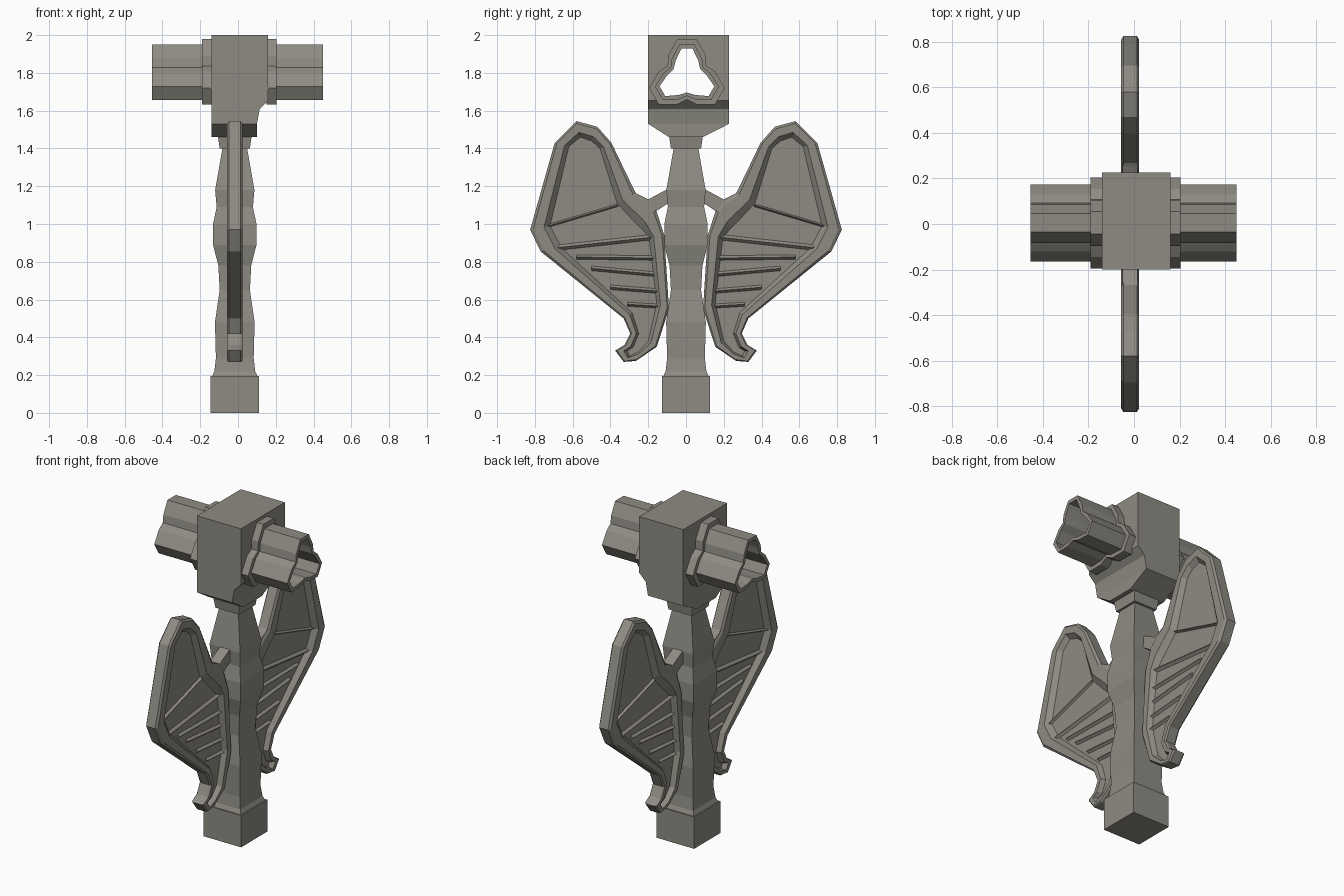
import bpy, bmesh, math
from mathutils import Vector, Matrix

if "Cube" in bpy.data.objects:
    bpy.data.objects.remove(bpy.data.objects["Cube"])

stone = bpy.data.materials.new("warm grey stone")
stone.use_nodes = True
COLOUR = (0.27, 0.26, 0.225, 1)
stone.diffuse_color = COLOUR
stone.node_tree.nodes["Principled BSDF"].inputs["Base Color"].default_value = COLOUR
CX = -0.017  # centre line of the shaft and wings


def loft(name, rings, closed=False):
    """Skin equal-length point rings; cap the ends, or join last to first."""
    bm = bmesh.new()
    loops = [[bm.verts.new(p) for p in ring] for ring in rings]
    pairs = list(zip(loops, loops[1:]))
    if closed:
        pairs.append((loops[-1], loops[0]))
    else:
        bm.faces.new(loops[0])
        bm.faces.new(loops[-1])
    for a, b in pairs:
        for i in range(len(a)):
            j = (i + 1) % len(a)
            bm.faces.new((a[i], a[j], b[j], b[i]))
    bmesh.ops.recalc_face_normals(bm, faces=bm.faces)
    mesh = bpy.data.meshes.new(name)
    bm.to_mesh(mesh)
    bm.free()
    mesh.materials.append(stone)
    obj = bpy.data.objects.new(name, mesh)
    bpy.context.collection.objects.link(obj)
    return obj


def rect(z, x0, x1, y0, y1):
    return [(x0, y0, z), (x1, y0, z), (x1, y1, z), (x0, y1, z)]


def square(z, h):
    return rect(z, CX - h, CX + h, -h, h)


def at_x(x, points):
    return [(x, y, z) for y, z in points]


def trefoil(tip_w, tip_r, side_w, side_r, notch):
    """Three-lobed outline in the y-z plane."""
    lobe = [(-side_w, side_r), (-tip_w, tip_r), (tip_w, tip_r),
            (side_w, side_r),
            (notch * math.sin(math.pi / 3), notch * math.cos(math.pi / 3))]
    points = []
    for k in range(3):
        turn = Matrix.Rotation(-k * math.tau / 3, 2)
        points += [turn @ Vector(p) + Vector((0.005, 1.778)) for p in lobe]
    return points


def hollow(name, x0, x1, outer, inner):
    return loft(name, [at_x(x0, outer), at_x(x1, outer),
                       at_x(x1, inner), at_x(x0, inner)], closed=True)


# Foot block and waisted square shaft
loft("foot_block", [square(0, 0.128), square(0.195, 0.128)])
profile = [(0.19, 0.122), (0.22, 0.108), (0.29, 0.1), (0.48, 0.105),
           (0.65, 0.08), (0.78, 0.087), (0.89, 0.115), (1.0, 0.115),
           (1.09, 0.096), (1.18, 0.104), (1.42, 0.062)]
loft("shaft", [square(z, h) for z, h in profile])
loft("neck_collar", [square(1.4, 0.08), square(1.47, 0.09)])

# Head block, scooped on one side and tapered underneath
Y0, Y1 = -0.2, 0.227
head = loft("head_block", [
    rect(1.46, -0.14, 0.1, -0.09, 0.09), rect(1.53, -0.14, 0.1, Y0, Y1),
    rect(1.61, -0.14, 0.115, Y0, Y1), rect(1.655, -0.14, 0.16, Y0, Y1),
    rect(2.0, -0.14, 0.16, Y0, Y1)])

# Three-lobed pipe running through the head
collar_outline = trefoil(0.05, 0.202, 0.1, 0.115, 0.118)
pipe_outline = trefoil(0.041, 0.172, 0.08, 0.098, 0.1)
bore_outline = trefoil(0.03, 0.15, 0.06, 0.086, 0.082)
middle = [(a + b) / 2 for a, b in zip(pipe_outline, bore_outline)]
hollow("pipe", -0.455, 0.45, pipe_outline, bore_outline)
hollow("left_collar", 0.15, 0.205, collar_outline, middle)
hollow("right_collar", -0.19, -0.13, collar_outline, middle)

cutter = loft("bore_cutter", [at_x(-0.5, middle), at_x(0.5, middle)])
cutter.hide_render = True
cut = head.modifiers.new("bore", "BOOLEAN")
cut.operation, cut.solver, cut.object = "DIFFERENCE", "EXACT", cutter
bpy.context.view_layer.objects.active = head
bpy.ops.object.modifier_apply(modifier="bore")
bpy.data.objects.remove(cutter)

# Wing rim: outer point paired with the matching inner panel point
rim = [((.58, 1.545), (.56, 1.46)), ((.695, 1.43), (.62, 1.41)),
       ((.825, .97), (.72, .99)), ((.77, .855), (.66, .875)),
       ((.33, .5), (.285, .53)), ((.295, .42), (.25, .42)),
       ((.325, .36), (.28, .347)), ((.375, .33), (.31, .328)),
       ((.33, .27), (.3, .3)), ((.265, .275), (.25, .325)),
       ((.155, .35), (.2, .38)), ((.09, .55), (.155, .58)),
       ((.115, .94), (.195, .93)), ((.16, 1.08), (.24, .98)),
       ((.21, 1.13), (.29, 1.03)), ((.267, 1.165), (.365, 1.11)),
       ((.395, 1.43), (.455, 1.4)), ((.47, 1.515), (.5, 1.44))]
strut = [(.07, 1.2), (.2, 1.13), (.28, 1.17), (.2, 1.0), (.155, 1.07), (.08, 1.12)]
# Ribs on the panel: inner end, outer end, half width
ribs = [((.36, 1.1), (.73, .99), .014), ((.18, .93), (.68, .875), .026),
        ((.17, .82), (.58, .825), .022), ((.17, .735), (.5, .765), .022),
        ((.15, .645), (.4, .665), .022), ((.14, .565), (.31, .575), .02)]


def wing(side, s):
    def ring(t, x):
        pts = [Vector(a).lerp(Vector(b), t) for a, b in rim]
        return [(CX + x, s * p.x, p.y) for p in pts]

    steps = [(1, .012), (.7, .04), (.15, .04), (0, .03)]
    rings = [ring(t, -x) for t, x in steps] + [ring(t, x) for t, x in reversed(steps)]
    loft(side + "_wing", rings)
    bar = [(s * y, z) for y, z in strut]
    loft(side + "_strut", [at_x(CX - .033, bar), at_x(CX + .033, bar)])
    for n, (a, b, w) in enumerate(ribs):
        ends = []
        for y, z in (a, b):
            ends.append([(CX, s * y, z - w), (CX + .027, s * y, z),
                         (CX, s * y, z + w), (CX - .027, s * y, z)])
        loft(f"{side}_wing_rib_{n + 1}", ends)


wing("front", -1)
wing("back", 1)
